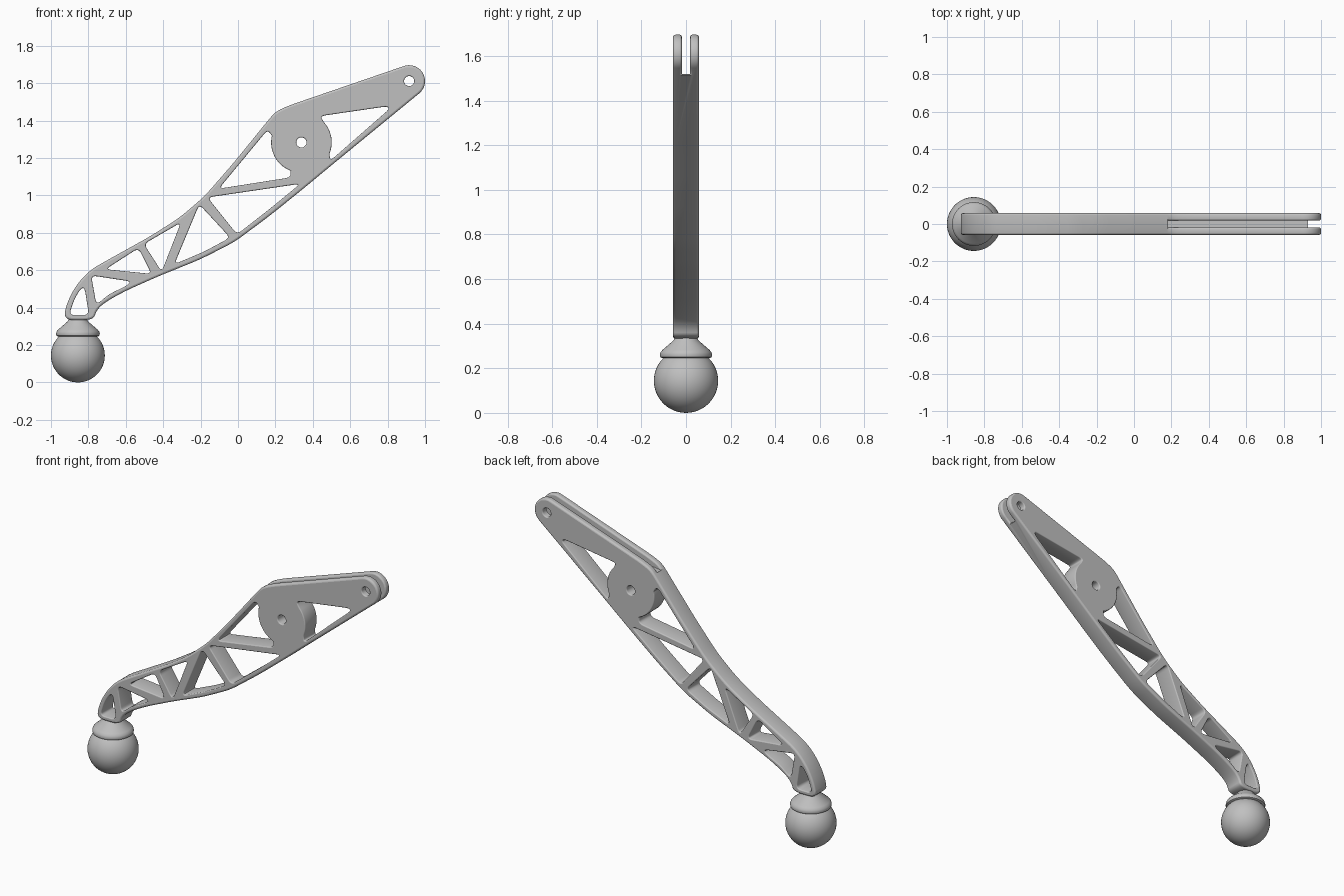
import bpy, bmesh, math
from mathutils import Vector
from mathutils.geometry import delaunay_2d_cdt

if "Cube" in bpy.data.objects:
    bpy.data.objects.remove(bpy.data.objects["Cube"])

HALF = 0.058            # half thickness of the arm
SLOT = 0.019            # half width of the fork slot
HUB = (0.339, 1.283)    # centre of the pivot disc
TIP = (0.915, 1.611)    # centre of the fork pin
FOOT_X = -0.856

grey = bpy.data.materials.new("plain grey")
grey.use_nodes = True
grey.diffuse_color = (0.53, 0.53, 0.53, 1)
grey.node_tree.nodes["Principled BSDF"].inputs["Base Color"].default_value = grey.diffuse_color


def arc(centre, radius, start, end, steps):
    angles = [math.radians(start + (end - start) * i / steps) for i in range(steps + 1)]
    return [Vector((centre[0] + radius * math.cos(a), centre[1] + radius * math.sin(a)))
            for a in angles]


def rounded(points, trim, steps=6):
    """Soften corners given as tuples; Vector points are kept as they are."""
    result = []
    for i, point in enumerate(points):
        if isinstance(point, Vector):
            result.append(point)
            continue
        p = Vector(point)
        ends = []
        for q in (Vector(points[i - 1]), Vector(points[(i + 1) % len(points)])):
            edge = q - p
            ends.append(p + edge.normalized() * min(trim, 0.48 * edge.length))
        for k in range(steps + 1):
            t = k / steps
            result.append(ends[0] * (1 - t) ** 2 + p * 2 * t * (1 - t) + ends[1] * t * t)
    return result


def turned(loop, anticlockwise):
    area = sum(loop[i - 1].cross(loop[i]) for i in range(len(loop)))
    return loop if (area > 0) == anticlockwise else loop[::-1]


def inset(loop, distance):
    """Move a loop to its left, into the material."""
    result = []
    for i, p in enumerate(loop):
        a = (p - loop[i - 1]).normalized()
        b = (loop[(i + 1) % len(loop)] - p).normalized()
        normal = Vector((-a.y - b.y, a.x + b.x)).normalized()
        scale = max(normal.dot(Vector((-a.y, a.x))), 0.5)
        result.append(p + normal * distance / scale)
    return result


def add_wall(bm, loop, bevel, half):
    """Side wall of one loop with rounded rims; returns the loop of the flat sides."""
    levels = [(0, 0)]
    if bevel:
        quarter = [math.pi / 2 * k / 3 for k in range(4)]
        levels = [(bevel * (1 - math.sin(a)), bevel * (1 - math.cos(a))) for a in quarter]
    levels = [(d, -half + y) for d, y in levels] + [(d, half - y) for d, y in levels[::-1]]
    rings = []
    for d, y in levels:
        rings.append([bm.verts.new((p.x, y, p.y)) for p in inset(loop, d)])
    for low, high in zip(rings, rings[1:]):
        for i in range(len(loop)):
            bm.faces.new((low[i - 1], low[i], high[i], high[i - 1]))
    return inset(loop, levels[0][0])


def add_sides(bm, loops, half):
    """Flat front and back between the outline and the holes."""
    points, edges = [], []
    for loop in loops:
        first, count = len(points), len(loop)
        points += loop
        edges += [(first + i, first + (i + 1) % count) for i in range(count)]
    coords, _, triangles, *_ = delaunay_2d_cdt(points, edges, [], 0, 1e-6)

    def in_material(p):
        crossings = 0
        for i, j in edges:
            a, b = points[i], points[j]
            if (a.y > p.y) != (b.y > p.y):
                crossings += p.x < a.x + (p.y - a.y) * (b.x - a.x) / (b.y - a.y)
        return crossings % 2 == 1

    kept = [t for t in triangles if in_material(sum((coords[i] for i in t), Vector((0, 0))) / 3)]
    for y in (-half, half):
        verts = [bm.verts.new((c.x, y, c.y)) for c in coords]
        for t in kept:
            bm.faces.new([verts[i] for i in t])
    bmesh.ops.remove_doubles(bm, verts=bm.verts, dist=1e-5)


def plate(name, outline, holes, half, rim, hole_rim):
    bm = bmesh.new()
    loops = [add_wall(bm, turned(outline, True), rim, half)]
    loops += [add_wall(bm, turned(hole, False), hole_rim, half) for hole in holes]
    add_sides(bm, loops, half)
    bmesh.ops.recalc_face_normals(bm, faces=bm.faces)
    return finish(bm, name)


def finish(bm, name):
    mesh = bpy.data.meshes.new(name)
    bm.to_mesh(mesh)
    bm.free()
    mesh.materials.append(grey)
    obj = bpy.data.objects.new(name, mesh)
    bpy.context.collection.objects.link(obj)
    return obj


def activate(obj):
    bpy.ops.object.select_all(action='DESELECT')
    obj.select_set(True)
    bpy.context.view_layer.objects.active = obj


def smooth(obj):
    activate(obj)
    bpy.ops.object.shade_smooth_by_angle(angle=math.radians(42))


# Arm outline: lower edge, round tip, upper edge
lower = [(-0.773, 0.333), (-0.757, 0.385), (-0.714, 0.427), (-0.607, 0.487), (-0.42, 0.57),
         (-0.206, 0.656), (-0.02, 0.75), (0.168, 0.89), (0.33, 1.02), (0.516, 1.174)]
upper = [(0.265, 1.478), (0.20, 1.447), (0.16, 1.40), (-0.02, 1.178), (-0.18, 0.994),
         (-0.313, 0.88), (-0.473, 0.779), (-0.687, 0.66), (-0.79, 0.602),
         (-0.866, 0.52), (-0.917, 0.42), (-0.933, 0.333)]
outline = rounded(lower + arc(TIP, 0.085, -50, 109, 20) + upper, 0.06)

# Truss windows, from the foot upward
windows = [
    [(-0.903, 0.36), (-0.797, 0.36), (-0.82, 0.505), (-0.84, 0.503), (-0.875, 0.445)],
    [(-0.785, 0.572), (-0.757, 0.415), (-0.69, 0.471), (-0.59, 0.52), (-0.575, 0.54)],
    [(-0.708, 0.605), (-0.532, 0.718), (-0.462, 0.58)],
    [(-0.503, 0.74), (-0.305, 0.855), (-0.408, 0.592)],
    [(-0.207, 0.952), (-0.042, 0.774), (-0.18, 0.70), (-0.34, 0.632)],
    [(-0.163, 0.989), (0.333, 1.062), (0.17, 0.928), (-0.005, 0.792)],
    [(-0.102, 1.036), (0.158, 1.35)] + arc(HUB, 0.162, 167, 249, 12) + [(0.28, 1.096)],
    [(0.493, 1.185), (0.81, 1.462), (0.797, 1.476), (0.44, 1.424)] + arc(HUB, 0.162, 42, -22, 12),
]
holes = [rounded(w, 0.03) for w in windows]
holes += [arc(c, 0.027, 0, 345, 23) for c in (HUB, TIP)]
arm = plate("truss_arm", outline, holes, HALF, 0.011, 0.006)

# Slot that splits the upper end into a fork
slot_shape = [(0.18, 1.42), (0.93, 1.52), (0.95, 1.4), (1.1, 1.4), (1.1, 1.8), (0.18, 1.8)]
cutter = plate("slot_cutter", [Vector(p) for p in slot_shape], [], SLOT, 0, 0)
cutter.hide_render = True
cut = arm.modifiers.new("fork slot", 'BOOLEAN')
cut.operation = 'DIFFERENCE'
cut.solver = 'EXACT'
cut.object = cutter
activate(arm)
bpy.ops.object.modifier_apply(modifier=cut.name)
bpy.data.objects.remove(cutter)

# Round the inner rims of the fork, then keep the flat sides crisp
bm = bmesh.new()
bm.from_mesh(arm.data)
pin = Vector((TIP[0], TIP[1]))
rims = []
for edge in bm.edges:
    on_slot = all(abs(abs(v.co.y) - SLOT) < 1e-4 for v in edge.verts)
    far = all((v.co.xz - pin).length > 0.05 for v in edge.verts)
    flat = [abs(f.normal.y) > 0.99 for f in edge.link_faces]
    if on_slot and far and sum(flat) == 1 and edge.is_convex:
        rims.append(edge)
bmesh.ops.bevel(bm, geom=rims, offset=0.009, segments=3, profile=0.5,
                affect='EDGES', clamp_overlap=False)
for edge in bm.edges:
    flat = [abs(f.normal.y) > 0.999 for f in edge.link_faces]
    if any(flat) and not all(flat):
        edge.smooth = False
bm.to_mesh(arm.data)
bm.free()
smooth(arm)

# Ball foot
bm = bmesh.new()
bmesh.ops.create_uvsphere(bm, u_segments=48, v_segments=24, radius=0.144)
bmesh.ops.translate(bm, verts=bm.verts, vec=(FOOT_X, 0, 0.144))
smooth(finish(bm, "ball_foot"))

# Collar turned from a profile
profile = [(0, 0.336), (0.05, 0.336), (0.057, 0.324), (0.105, 0.283), (0.114, 0.272),
           (0.117, 0.26), (0.115, 0.25), (0.108, 0.246), (0, 0.246)]
bm = bmesh.new()
verts = [bm.verts.new((FOOT_X + r, 0, z)) for r, z in profile]
edges = [bm.edges.new(pair) for pair in zip(verts, verts[1:])]
bmesh.ops.spin(bm, geom=verts + edges, cent=(FOOT_X, 0, 0), axis=(0, 0, 1),
               angle=math.tau, steps=48)
bmesh.ops.remove_doubles(bm, verts=bm.verts, dist=0.0001)
bmesh.ops.recalc_face_normals(bm, faces=bm.faces)
smooth(finish(bm, "foot_collar"))
